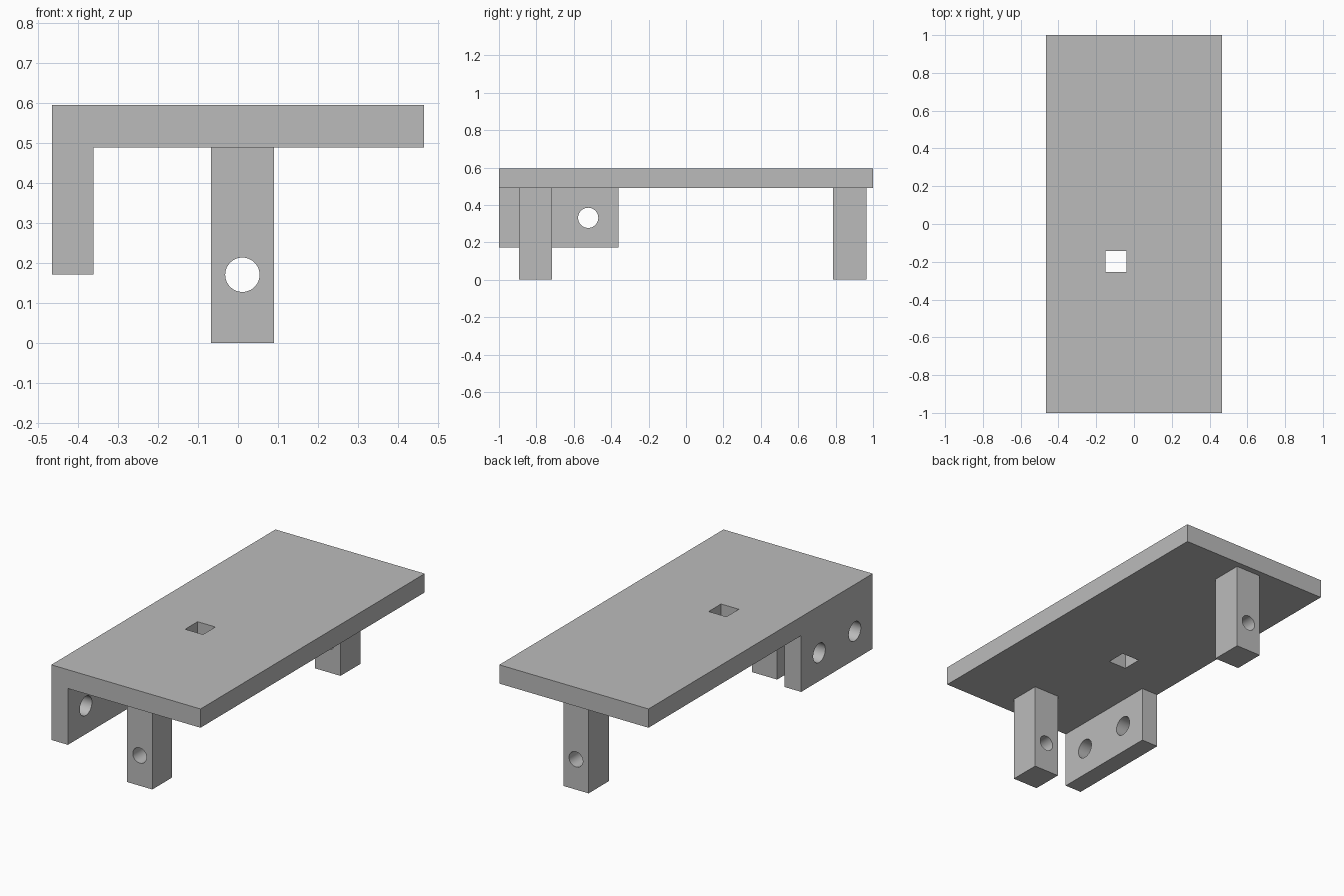
import bpy
import math

default_cube = bpy.data.objects.get("Cube")
if default_cube:
    bpy.data.objects.remove(default_cube, do_unlink=True)

grey = bpy.data.materials.new("plain grey")
grey.use_nodes = True
colour = (0.5, 0.5, 0.5, 1)
grey.diffuse_color = colour
grey.node_tree.nodes["Principled BSDF"].inputs["Base Color"].default_value = colour


def box(name, x, y, z):
    """Box spanning the given (min, max) ranges."""
    spans = (x, y, z)
    bpy.ops.mesh.primitive_cube_add(size=1, location=[sum(s) / 2 for s in spans])
    ob = bpy.context.object
    ob.name = name
    ob.scale = [s[1] - s[0] for s in spans]
    bpy.ops.object.transform_apply(location=False, rotation=False, scale=True)
    ob.data.materials.append(grey)
    return ob


def rod(location, radius, axis):
    """Cylindrical hole cutter along the x or y axis."""
    turn = (0, math.pi / 2, 0) if axis == "x" else (math.pi / 2, 0, 0)
    bpy.ops.mesh.primitive_cylinder_add(vertices=48, radius=radius, depth=0.4,
                                        location=location, rotation=turn)
    ob = bpy.context.object
    ob.name = "hole_cutter"
    ob.data.materials.append(grey)
    return ob


def combine(target, tool, operation):
    """Apply a boolean and discard the tool object."""
    mod = target.modifiers.new(operation.lower(), "BOOLEAN")
    mod.operation = operation
    mod.solver = "EXACT"
    mod.object = tool
    bpy.context.view_layer.objects.active = target
    bpy.ops.object.modifier_apply(modifier=mod.name)
    bpy.data.objects.remove(tool, do_unlink=True)


def finish(ob):
    bpy.ops.object.select_all(action="DESELECT")
    ob.select_set(True)
    bpy.context.view_layer.objects.active = ob
    bpy.ops.object.shade_smooth_by_angle(angle=math.radians(30))


SIDE, TOP, UNDER = 0.466, 0.596, 0.49

# Deck with the side flange joined flush along its right edge
deck = box("deck_with_side_flange", (-SIDE, SIDE), (-1, 1), (UNDER, TOP))
flange = box("side_flange", (-SIDE, -0.362), (-1, -0.362), (0.172, TOP))
combine(deck, flange, "UNION")

# Square slot through the deck
combine(deck, box("slot_cutter", (-0.152, -0.041), (-0.254, -0.143), (0.4, 0.7)), "DIFFERENCE")

# Two round holes through the flange
for y in (-0.84, -0.523):
    combine(deck, rod((-0.414, y, 0.331), 0.054, "x"), "DIFFERENCE")
finish(deck)

# Front and rear legs, each bored front to back
for name, y in (("front_leg", (-0.893, -0.716)), ("rear_leg", (0.786, 0.966))):
    leg = box(name, (-0.068, 0.09), y, (0, UNDER))
    combine(leg, rod((0.011, sum(y) / 2, 0.171), 0.043, "y"), "DIFFERENCE")
    finish(leg)
